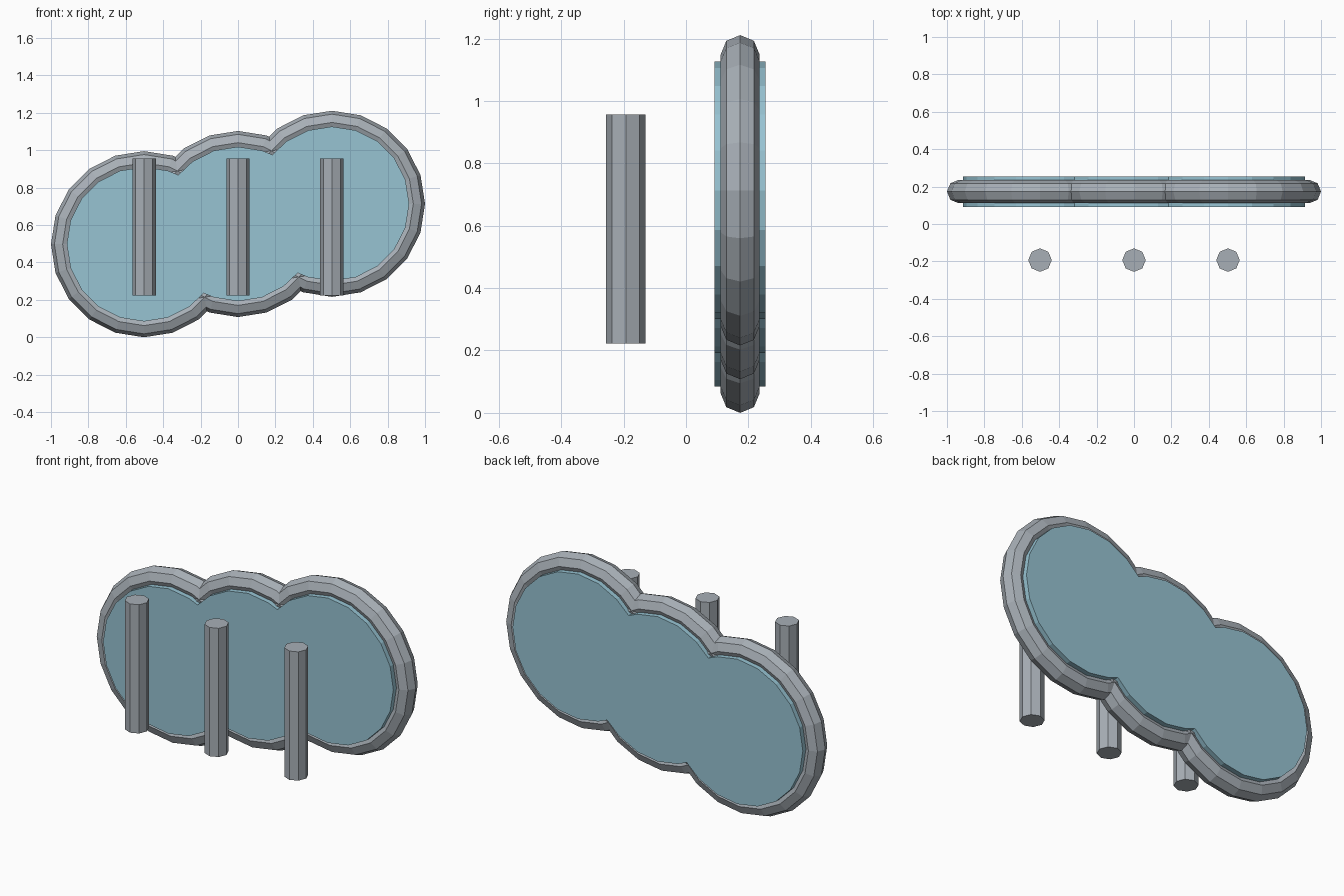
import bpy, bmesh, math
from mathutils import Vector

if "Cube" in bpy.data.objects:
    bpy.data.objects.remove(bpy.data.objects["Cube"])

SIDES = 20                      # facets round each big circle
STEP = 0.108                    # rise from one circle to the next
CENTRES = [(-0.5025, 0.4975), (0.0, 0.4975 + STEP), (0.5025, 0.4975 + 2 * STEP)]
PANEL_R = 0.413
PANEL_Y = (0.092, 0.255)
RING_Y = 0.1735


def material(name, rgb):
    m = bpy.data.materials.new(name)
    m.diffuse_color = (*rgb, 1.0)
    m.use_nodes = True
    m.node_tree.nodes["Principled BSDF"].inputs["Base Color"].default_value = m.diffuse_color
    return m


grey = material("steel grey", (0.39, 0.43, 0.47))
blue = material("pale blue", (0.31, 0.55, 0.65))


def finish(obj, name, mat):
    obj.name = name
    obj.data.materials.append(mat)


# Panel outline: the outer edge of three overlapping circles
def panel_outline():
    cs = [Vector(c) for c in CENTRES]
    axis = (cs[2] - cs[0]).normalized()
    normal = Vector((-axis.y, axis.x))
    pts = []
    for i, c in enumerate(cs):
        for k in range(SIDES):
            a = 2 * math.pi * k / SIDES
            p = c + PANEL_R * Vector((math.cos(a), math.sin(a)))
            if all((p - d).length > PANEL_R for j, d in enumerate(cs) if j != i):
                pts.append(p)
    for a, b in zip(cs, cs[1:]):        # valleys between neighbours
        h = math.sqrt(PANEL_R ** 2 - ((b - a).length / 2) ** 2)
        pts += [(a + b) / 2 + normal * h, (a + b) / 2 - normal * h]
    along = lambda p: (p - cs[1]).dot(axis)
    upper = [p for p in pts if (p - cs[1]).dot(normal) >= 0]
    lower = [p for p in pts if (p - cs[1]).dot(normal) < 0]
    return sorted(lower, key=along) + sorted(upper, key=along, reverse=True)


# Blue panel, extruded from front to back
bm = bmesh.new()
face = bm.faces.new([bm.verts.new((p.x, PANEL_Y[0], p.y)) for p in panel_outline()])
ext = bmesh.ops.extrude_face_region(bm, geom=[face])
moved = [g for g in ext["geom"] if isinstance(g, bmesh.types.BMVert)]
bmesh.ops.translate(bm, verts=moved, vec=(0, PANEL_Y[1] - PANEL_Y[0], 0))
bmesh.ops.recalc_face_normals(bm, faces=bm.faces)
mesh = bpy.data.meshes.new("panel")
bm.to_mesh(mesh)
bm.free()
panel = bpy.data.objects.new("panel", mesh)
bpy.context.collection.objects.link(panel)
finish(panel, "panel", blue)

# Frame rings round each lobe, and a post in front of each
for side, (x, z) in zip(("left", "middle", "right"), CENTRES):
    bpy.ops.mesh.primitive_torus_add(
        major_segments=SIDES, minor_segments=8, major_radius=0.435,
        minor_radius=0.0625, location=(x, RING_Y, z), rotation=(math.pi / 2, 0, 0))
    finish(bpy.context.object, side + "_frame_ring", grey)
    bpy.ops.mesh.primitive_cylinder_add(
        vertices=8, radius=0.0628, depth=0.734, location=(x, -0.193, 0.59))
    finish(bpy.context.object, side + "_post", grey)
